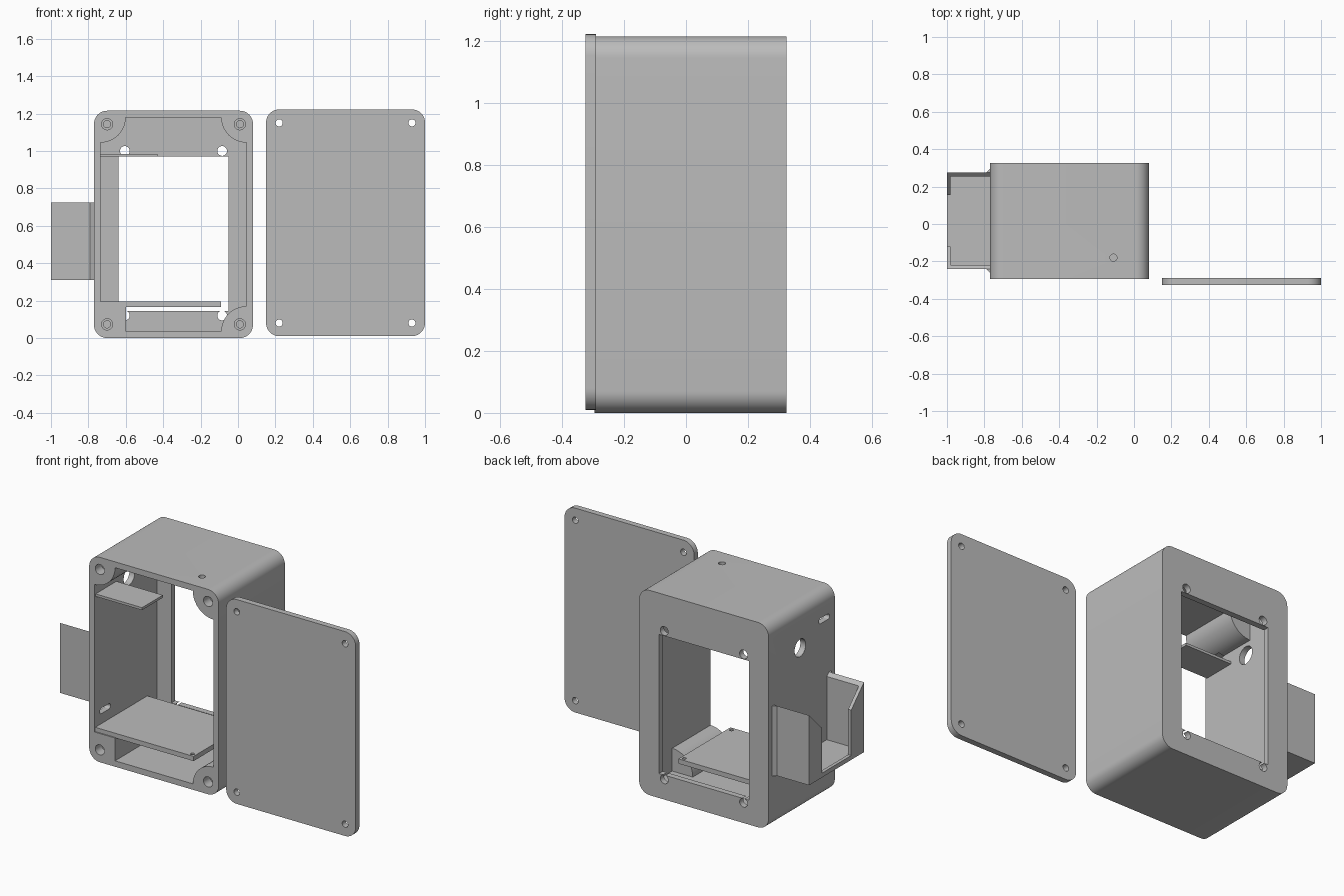
import bpy, bmesh
from math import sin, cos, pi
from mathutils import Vector

cube = bpy.data.objects.get("Cube")
if cube:
    bpy.data.objects.remove(cube, do_unlink=True)

grey = bpy.data.materials.new("plain grey")
grey.use_nodes = True
GREY = (0.5, 0.5, 0.5, 1)
grey.diffuse_color = GREY
grey.node_tree.nodes["Principled BSDF"].inputs["Base Color"].default_value = GREY


def prism(name, pts, axis, lo, hi):
    """Extrude a 2D outline along an axis from lo to hi."""
    place = {"x": lambda p, d: (d, p[0], p[1]),
             "y": lambda p, d: (p[0], d, p[1]),
             "z": lambda p, d: (p[0], p[1], d)}[axis]
    bm = bmesh.new()
    face = bm.faces.new([bm.verts.new(place(p, lo)) for p in pts])
    new = bmesh.ops.extrude_face_region(bm, geom=[face])["geom"]
    shift = Vector(place((0, 0), hi - lo))
    bmesh.ops.translate(bm, vec=shift, verts=[g for g in new if isinstance(g, bmesh.types.BMVert)])
    bmesh.ops.recalc_face_normals(bm, faces=bm.faces)
    mesh = bpy.data.meshes.new(name)
    bm.to_mesh(mesh)
    bm.free()
    mesh.materials.append(grey)
    ob = bpy.data.objects.new(name, mesh)
    bpy.context.scene.collection.objects.link(ob)
    return ob


def arc(cx, cy, r, start, end, n=10):
    return [(cx + r * cos(start + (end - start) * i / n),
             cy + r * sin(start + (end - start) * i / n)) for i in range(n + 1)]


def circle(cx, cy, r):
    return arc(cx, cy, r, 0, 2 * pi, 28)[:-1]


def rect(a0, a1, b0, b1):
    return [(a0, b0), (a1, b0), (a1, b1), (a0, b1)]


def rounded(a0, a1, b0, b1, r):
    corners = [(a1 - r, b1 - r), (a0 + r, b1 - r), (a0 + r, b0 + r), (a1 - r, b0 + r)]
    return [p for i, (a, b) in enumerate(corners)
            for p in arc(a, b, r, i * pi / 2, (i + 1) * pi / 2)]


def cut(ob, pts, axis, lo, hi):
    """Subtract an extruded outline and discard the cutter."""
    tool = prism("cutter", pts, axis, lo, hi)
    tool.hide_render = True
    mod = ob.modifiers.new("cut", "BOOLEAN")
    mod.operation, mod.solver, mod.object = "DIFFERENCE", "EXACT", tool
    bpy.context.view_layer.update()
    result = bpy.data.meshes.new_from_object(
        ob.evaluated_get(bpy.context.evaluated_depsgraph_get()))
    ob.modifiers.clear()
    ob.data = result
    bpy.data.objects.remove(tool, do_unlink=True)


# Main housing with rounded corners
L, R, B, T = -0.77, 0.08, 0.0, 1.215
FRONT, BACK, WALL, BOSS = -0.295, 0.325, 0.035, 0.135
il, ir, ib, it = L + WALL, R - WALL, B + WALL, T - WALL
housing = prism("housing", rounded(L, R, B, T, 0.07), "y", FRONT, BACK)

# Rear cavity, then front cavity that leaves the corner screw posts
cut(housing, rect(il, ir, ib, it), "y", 0.065, BACK - WALL)
opening = (arc(ir, ib, BOSS, pi, pi / 2) + arc(ir, it, BOSS, 1.5 * pi, pi)
           + arc(il, it, BOSS, 0, -pi / 2)
           + [(il, ib + BOSS), (il + BOSS, ib + BOSS), (il + BOSS, ib)])
cut(housing, opening, "y", FRONT - 0.1, 0.08)

# Rear window and its four mounting holes
cut(housing, rect(-0.64, -0.05, 0.145, 0.97), "y", 0.2, 0.4)
for x in (-0.605, -0.085):
    for z in (0.12, 1.0):
        cut(housing, circle(x, z, 0.026), "y", 0.2, 0.4)

# Stepped screw holes in the corner posts
for x in (-0.70, 0.01):
    for z in (0.073, 1.143):
        cut(housing, circle(x, z, 0.03), "y", FRONT - 0.1, FRONT + 0.06)
        cut(housing, circle(x, z, 0.019), "y", FRONT - 0.1, FRONT + 0.25)

# Top pinhole, side cable hole and side slots
cut(housing, circle(-0.11, -0.18, 0.019), "z", 1.1, 1.3)
cut(housing, circle(0.03, 0.97, 0.052), "x", -0.85, -0.7)
for z in (0.27, 1.056):
    cut(housing, rounded(-0.245, -0.145, z - 0.016, z + 0.016, 0.015), "x", -0.85, -0.7)

# Inner shelves
upper_shelf = prism("upper_shelf", rect(il - 0.01, -0.43, -0.285, -0.09), "z", 0.97, 0.985)
lower_shelf = prism("lower_shelf", rect(il - 0.01, -0.09, -0.288, 0.2), "z", 0.167, 0.195)
for y in (-0.265, 0.177):
    cut(lower_shelf, circle(-0.113, y, 0.011), "z", 0.1, 0.3)

# Side holder: flared tray with a chamfered notch
outline = [(-1, -0.24), (-0.79, -0.24), (-0.77, -0.26), (-0.76, -0.26),
           (-0.76, 0.295), (-0.77, 0.295), (-0.79, 0.275), (-1, 0.275)]
side_holder = prism("side_holder", outline, "z", 0.31, 0.725)
cut(side_holder, rect(-0.98, -0.7, -0.22, 0.255), "z", 0.33, 0.9)
notch = [(0.315, 0.765), (0.155, 0.605), (0.155, 0.336), (-0.12, 0.336),
         (-0.12, 0.605), (-0.28, 0.765)]
cut(side_holder, notch, "x", -1.1, -0.7)

# Separate cover plate with four screw holes
cover = prism("cover", rounded(0.15, 1.0, 0.01, 1.222, 0.07), "y", -0.325, -0.29)
for x in (0.22, 0.93):
    for z in (0.08, 1.15):
        cut(cover, circle(x, z, 0.019), "y", -0.4, -0.2)

# Smooth the rounded surfaces, keep the edges sharp
bpy.ops.object.select_all(action="DESELECT")
for ob in (housing, upper_shelf, lower_shelf, side_holder, cover):
    ob.select_set(True)
bpy.context.view_layer.objects.active = housing
bpy.ops.object.shade_smooth_by_angle(angle=pi / 6)
